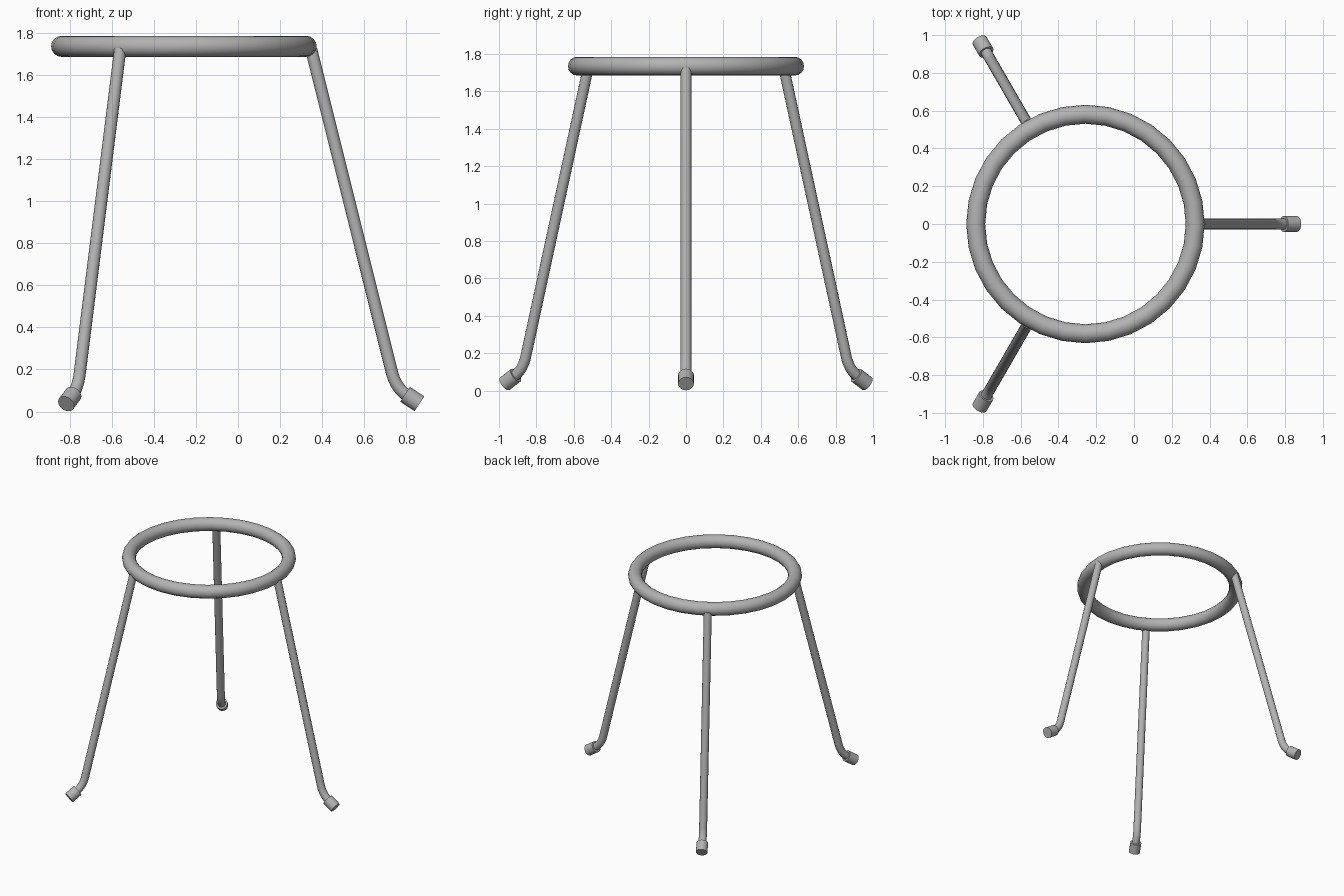
import bpy, math
from mathutils import Vector, Matrix

if "Cube" in bpy.data.objects:
    bpy.data.objects.remove(bpy.data.objects["Cube"])

CENTRE = Vector((-0.257, 0, 0))

grey = bpy.data.materials.new("dark_grey")
grey.diffuse_color = (0.45, 0.45, 0.45, 1)
grey.use_nodes = True
grey.node_tree.nodes["Principled BSDF"].inputs["Base Color"].default_value = grey.diffuse_color


def finish(ob):
    ob.data.materials.clear()
    ob.data.materials.append(grey)
    bpy.ops.object.select_all(action='DESELECT')
    ob.select_set(True)
    bpy.context.view_layer.objects.active = ob
    bpy.ops.object.shade_smooth_by_angle(angle=math.radians(40))


# top ring
bpy.ops.mesh.primitive_torus_add(major_radius=0.581, minor_radius=0.05,
                                 major_segments=32, minor_segments=16,
                                 location=CENTRE + Vector((0, 0, 1.735)))
ring = bpy.context.object
ring.name = "top_ring"
finish(ring)

# leg profile in the radial plane, measured from the ring centre
top = Vector((0.605, 0, 1.72))
corner = Vector((1.007, 0, 0.111))
foot_end = Vector((1.119, 0, 0.037))
foot_dir = (foot_end - corner).normalized()
bend_a = corner + (top - corner).normalized() * 0.075
bend_b = corner + foot_dir * 0.07
path = [top]
for i in range(9):
    t = i / 8
    path.append(bend_a * (1 - t) ** 2 + corner * 2 * t * (1 - t) + bend_b * t ** 2)
path.append(foot_end - foot_dir * 0.02)


def make_leg(name, turn):
    # bent tube
    cu = bpy.data.curves.new(name, 'CURVE')
    cu.dimensions = '3D'
    cu.bevel_depth = 0.029
    cu.bevel_resolution = 6
    cu.use_fill_caps = True
    sp = cu.splines.new('POLY')
    sp.points.add(len(path) - 1)
    for p, co in zip(sp.points, path):
        p.co = (*co, 1)
    leg = bpy.data.objects.new(name, cu)
    bpy.context.collection.objects.link(leg)
    leg.matrix_world = turn
    bpy.ops.object.select_all(action='DESELECT')
    leg.select_set(True)
    bpy.context.view_layer.objects.active = leg
    bpy.ops.object.convert(target='MESH')
    finish(bpy.context.object)


def make_foot(name, turn):
    # end cap
    bpy.ops.mesh.primitive_cylinder_add(vertices=24, radius=0.042, depth=0.082)
    foot = bpy.context.object
    foot.name = name
    rot = foot_dir.to_track_quat('Z', 'Y').to_matrix().to_4x4()
    foot.matrix_world = turn @ Matrix.Translation(foot_end - foot_dir * 0.041) @ rot
    finish(foot)


for label, deg in (("right", 0), ("back", 120), ("front", 240)):
    turn = Matrix.Translation(CENTRE) @ Matrix.Rotation(math.radians(deg), 4, 'Z')
    make_leg(label + "_leg", turn)
    make_foot(label + "_foot_cap", turn)
